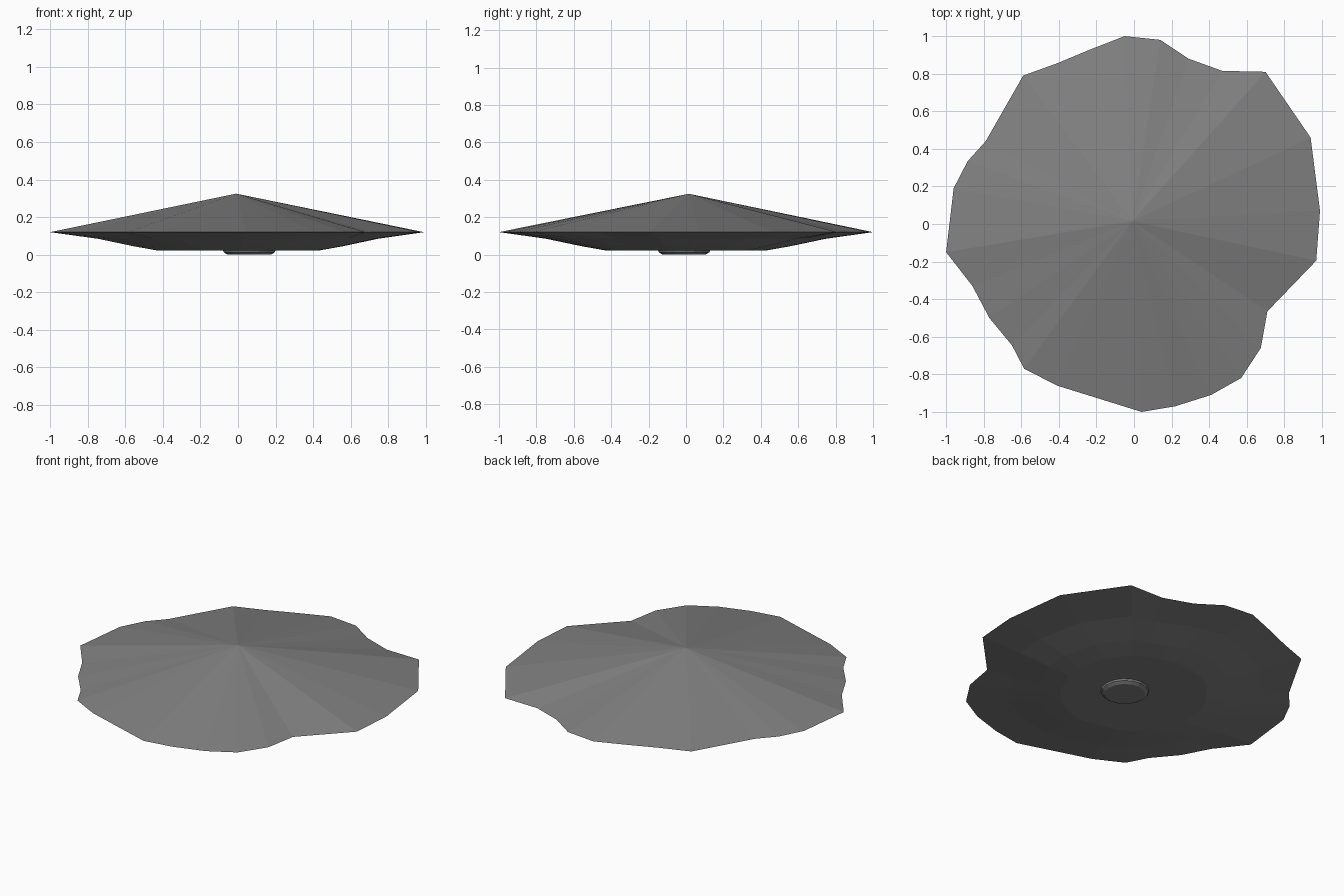
import bpy, bmesh, math
from mathutils import Vector

cube = bpy.data.objects.get("Cube")
if cube:
    bpy.data.objects.remove(cube, do_unlink=True)

grey = bpy.data.materials.new("mid_grey")
grey.use_nodes = True
grey.diffuse_color = (0.22, 0.22, 0.22, 1)
grey.node_tree.nodes["Principled BSDF"].inputs["Base Color"].default_value = (0.22, 0.22, 0.22, 1)

# Irregular rim outline, counter-clockwise
RIM = [(.99, .07), (.94, .46), (.70, .81), (.47, .815), (.29, .88), (.14, .98),
       (-.05, 1), (-.23, .93), (-.41, .855), (-.59, .79), (-.79, .44), (-.885, .335),
       (-.96, .19), (-1, -.15), (-.86, -.33), (-.77, -.50), (-.65, -.645),
       (-.585, -.77), (-.41, -.86), (.04, -1), (.22, -.97), (.41, -.91),
       (.57, -.82), (.675, -.66), (.71, -.465), (.97, -.195)]
RIM_Z = 0.12


def make_object(name, bm):
    bmesh.ops.recalc_face_normals(bm, faces=bm.faces)
    mesh = bpy.data.meshes.new(name)
    bm.to_mesh(mesh)
    bm.free()
    mesh.materials.append(grey)
    obj = bpy.data.objects.new(name, mesh)
    bpy.context.collection.objects.link(obj)
    return obj


def add_ring(bm, points, z):
    return [bm.verts.new((x, y, z)) for x, y in points]


def bridge(bm, a, b):
    n = len(a)
    for i in range(n):
        j = (i + 1) % n
        bm.faces.new((a[i], a[j], b[j], b[i]))


def rounded_rim(radius, blend):
    """Rim outline shrunk to a radius and partly rounded to a circle."""
    result = []
    for p in RIM:
        v = Vector(p)
        result.append(v * radius * ((1 - blend) + blend / v.length))
    return result


# Canopy: shallow cone fan above, stepped bowl below
bm = bmesh.new()
rim = add_ring(bm, RIM, RIM_Z)
apex = bm.verts.new((-0.01, 0.015, 0.325))
for i, v in enumerate(rim):
    bm.faces.new((v, rim[(i + 1) % len(rim)], apex))
outer = rim
for radius, z, blend in ((.75, .085, .5), (.56, .045, .7), (.43, .022, .8)):
    inner = add_ring(bm, rounded_rim(radius, blend), z)
    bridge(bm, outer, inner)
    outer = inner
bm.faces.new(outer)
make_object("canopy", bm)

# Foot: small chamfered disc, slightly off centre
bm = bmesh.new()
outer = None
for radius, z in ((.14, .024), (.135, .012), (.115, 0)):
    ring = add_ring(bm, [(.06 + radius * math.cos(a), -.01 + radius * math.sin(a))
                         for a in (math.tau * i / 16 for i in range(16))], z)
    if outer:
        bridge(bm, outer, ring)
    else:
        bm.faces.new(ring)
    outer = ring
bm.faces.new(outer)
make_object("foot", bm)
